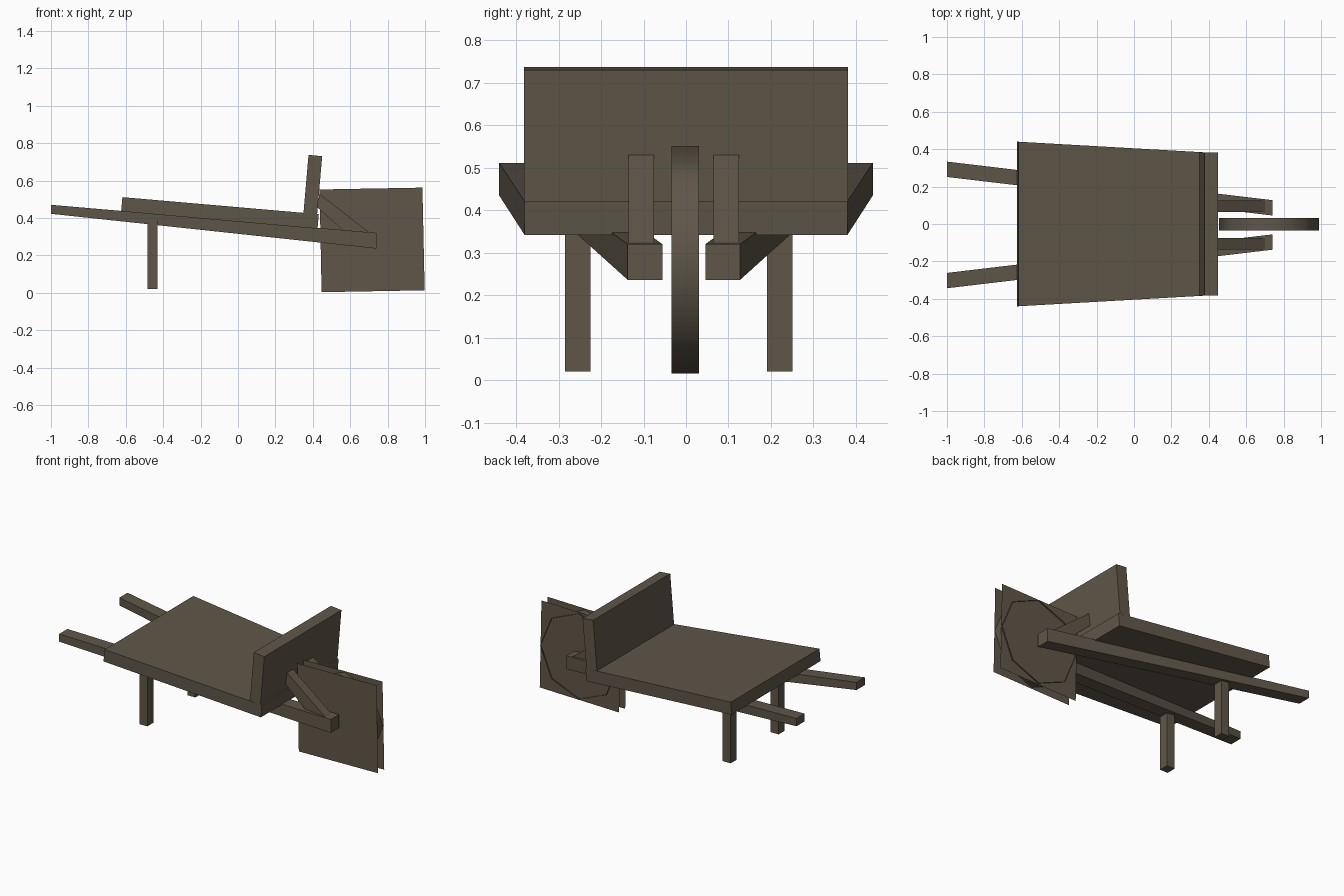
import bpy, bmesh, math

if "Cube" in bpy.data.objects:
    bpy.data.objects.remove(bpy.data.objects["Cube"])

wood = bpy.data.materials.new("weathered wood")
wood.diffuse_color = (0.115, 0.094, 0.066, 1)
wood.use_nodes = True
wood.node_tree.nodes["Principled BSDF"].inputs["Base Color"].default_value = wood.diffuse_color


def finish(name, bm):
    me = bpy.data.meshes.new(name)
    bm.to_mesh(me)
    bm.free()
    me.materials.append(wood)
    ob = bpy.data.objects.new(name, me)
    bpy.context.collection.objects.link(ob)
    return ob


def prism(name, profile, y_range):
    """Side profile (x, z) spanned between the two y values given by y_range(x)."""
    bm = bmesh.new()
    lo = [bm.verts.new((x, y_range(x)[0], z)) for x, z in profile]
    hi = [bm.verts.new((x, y_range(x)[1], z)) for x, z in profile]
    bm.faces.new(lo)
    bm.faces.new(hi[::-1])
    n = len(profile)
    for i in range(n):
        j = (i + 1) % n
        bm.faces.new((lo[i], hi[i], hi[j], lo[j]))
    bmesh.ops.recalc_face_normals(bm, faces=bm.faces)
    return finish(name, bm)


# Tapered bed, wider at the handle end
def bed_width(x):
    w = 0.44 - 0.06 * (x + 0.62) / 1.05
    return (-w, w)


prism("bed", [(-0.625, 0.435), (0.425, 0.342), (0.432, 0.42), (-0.618, 0.511)], bed_width)

# Leaning headboard
prism("headboard", [(0.35, 0.425), (0.423, 0.418), (0.45, 0.73), (0.377, 0.737)],
      lambda x: (-0.382, 0.382))

for side, label in ((-1, "near"), (1, "far")):
    # Handle rail converging toward the wheel
    def rail(x, s=side):
        c = -0.005 + s * (0.2975 - 0.206 * (x + 1) / 1.74)
        return (c - 0.041, c + 0.041)

    prism(label + "_handle", [(-1, 0.422), (0.74, 0.236), (0.74, 0.32), (-1, 0.47)], rail)

    # Diagonal brace from headboard to rail
    c = -0.005 + side * 0.1
    prism(label + "_brace", [(0.425, 0.455), (0.60, 0.30), (0.73, 0.30), (0.435, 0.53)],
          lambda x, c=c: (c - 0.03, c + 0.03))

    # Leg
    c = -0.017 + side * 0.2375
    prism(label + "_leg", [(-0.485, 0.02), (-0.43, 0.02), (-0.43, 0.385), (-0.485, 0.39)],
          lambda x, c=c: (c - 0.03, c + 0.03))

# Octagonal open wheel tread
CX, CZ, R = 0.722, 0.283, 0.268
bm = bmesh.new()
rings = [[bm.verts.new((CX + R * math.cos(i * math.pi / 4), y, CZ + R * math.sin(i * math.pi / 4)))
          for i in range(8)] for y in (-0.034, 0.031)]
for i in range(8):
    j = (i + 1) % 8
    f = bm.faces.new((rings[0][i], rings[0][j], rings[1][j], rings[1][i]))
    f.smooth = True
bm.normal_update()
if bm.faces[:][0].normal.x < 0:
    bmesh.ops.reverse_faces(bm, faces=bm.faces[:])
finish("wheel_tread", bm)

# Square flat wheel sides, slightly rotated
for label, y, flip in (("near", -0.036, False), ("far", 0.024, True)):
    bm = bmesh.new()
    vs = [bm.verts.new((x, y, z)) for x, z in
          ((0.447, 0.003), (0.998, 0.013), (0.986, 0.562), (0.436, 0.552))]
    bm.faces.new(vs[::-1] if flip else vs)
    finish(label + "_wheel_side", bm)
